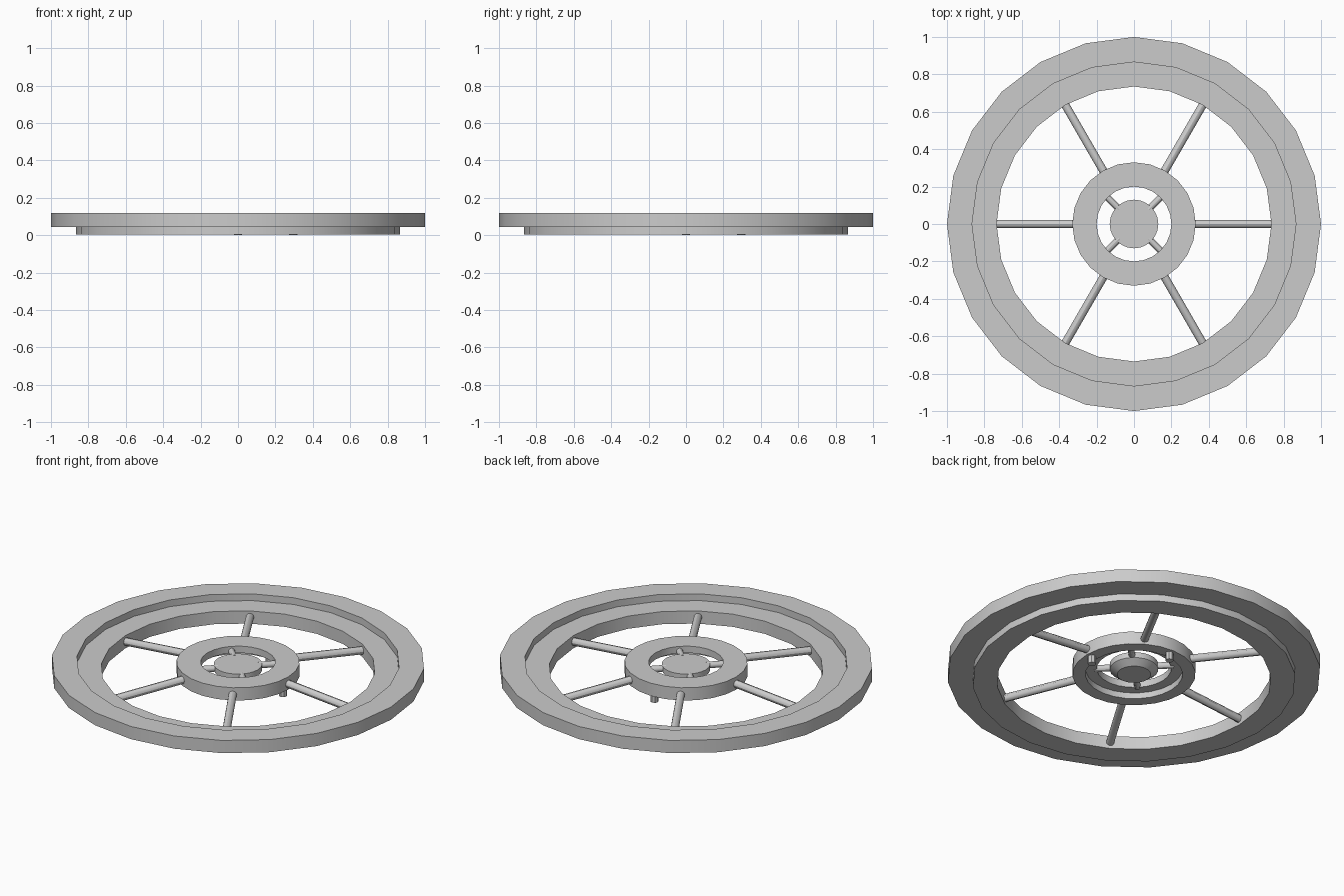
import bpy, math
from mathutils import Vector

if "Cube" in bpy.data.objects:
    bpy.data.objects.remove(bpy.data.objects["Cube"])


def smooth(ob):
    bpy.ops.object.select_all(action='DESELECT')
    ob.select_set(True)
    bpy.context.view_layer.objects.active = ob
    bpy.ops.object.shade_smooth_by_angle(angle=math.radians(30))


def lathe(name, profile, closed=True, n=24):
    """Spin an (r, z) profile about z; open profiles get end caps."""
    verts, faces, m = [], [], len(profile)
    for i in range(n):
        a = 2 * math.pi * i / n
        verts += [(r * math.cos(a), r * math.sin(a), z) for r, z in profile]
    for i in range(n):
        j = (i + 1) % n
        for k in range(m if closed else m - 1):
            l = (k + 1) % m
            faces.append((i * m + k, j * m + k, j * m + l, i * m + l))
    if not closed:
        faces.append([i * m for i in reversed(range(n))])
        faces.append([i * m + m - 1 for i in range(n)])
    me = bpy.data.meshes.new(name)
    me.from_pydata(verts, [], faces)
    ob = bpy.data.objects.new(name, me)
    bpy.context.collection.objects.link(ob)
    smooth(ob)
    return ob


def rod(name, a, b, r, n=12):
    a, b = Vector(a), Vector(b)
    d = b - a
    bpy.ops.mesh.primitive_cylinder_add(vertices=n, radius=r, depth=d.length, location=(a + b) / 2)
    ob = bpy.context.object
    ob.name = name
    ob.rotation_euler = d.to_track_quat('Z', 'Y').to_euler()
    smooth(ob)


def polar(r, deg, z):
    a = math.radians(deg)
    return (r * math.cos(a), r * math.sin(a), z)


# stepped rim: raised outer band and lower inner band
lathe("rim", [(0.735, 0.005), (0.866, 0.005), (0.866, 0.045), (1.0, 0.045),
              (1.0, 0.12), (0.866, 0.12), (0.866, 0.08), (0.735, 0.08)])

# middle ring, recessed underneath
lathe("middle_ring", [(0.26, 0.045), (0.33, 0.045), (0.33, 0.12),
                      (0.20, 0.12), (0.20, 0.08), (0.26, 0.08)])

# central hub with tapered underside
lathe("hub", [(0.09, 0.045), (0.13, 0.075), (0.13, 0.108)], closed=False)

# six long spokes sloping down to the rim
for i in range(6):
    rod(f"spoke_{i}", polar(0.31, 60 * i, 0.08), polar(0.745, 60 * i, 0.043), 0.022)

# four short spokes holding the hub
for i in range(4):
    rod(f"hub_spoke_{i}", polar(0.11, 45 + 90 * i, 0.092), polar(0.215, 45 + 90 * i, 0.092), 0.018)

# two small pegs below the middle ring
for i in range(2):
    rod(f"peg_{i}", polar(0.295, 90 * i, 0.0), polar(0.295, 90 * i, 0.06), 0.022, 8)
